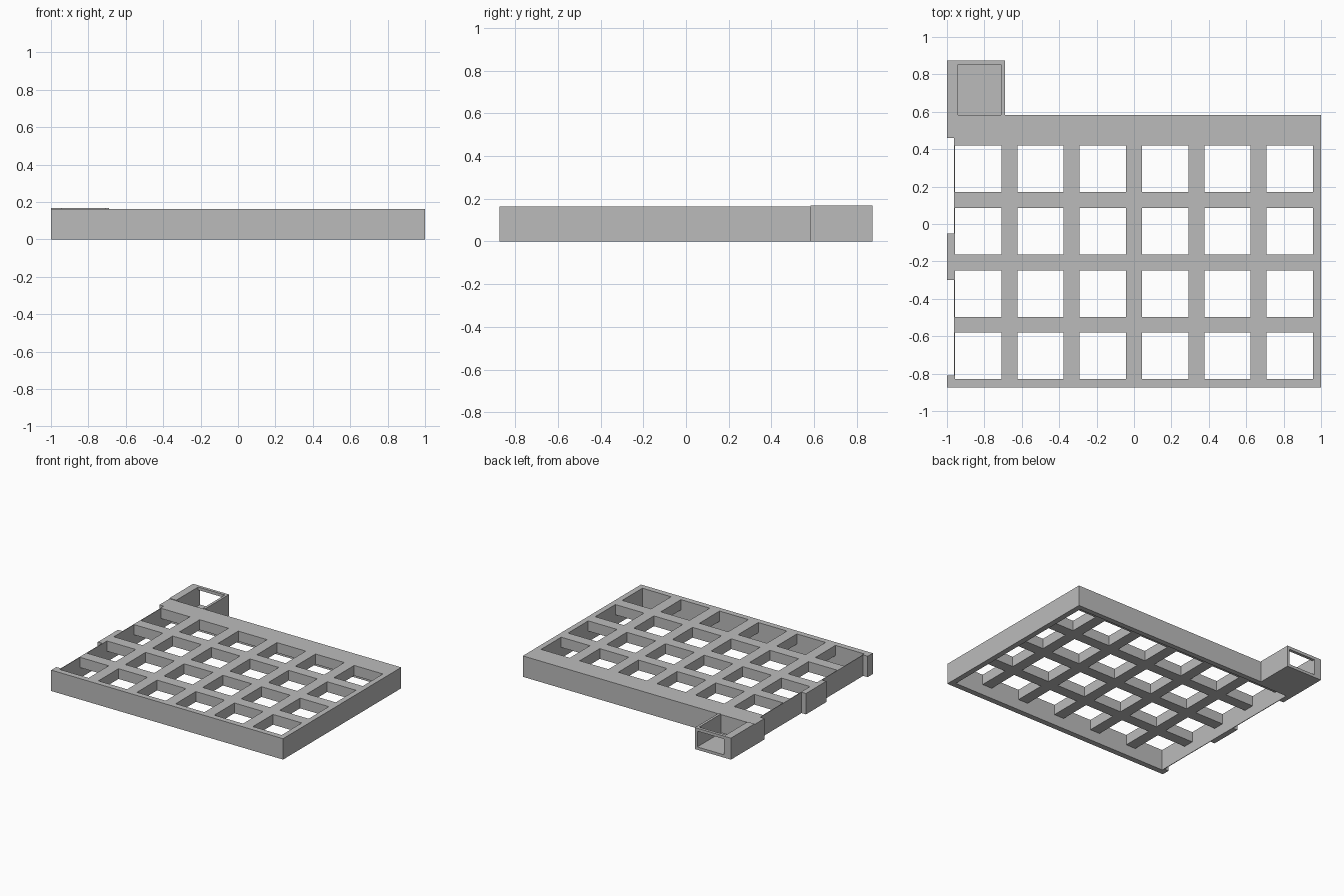
import bpy
import bmesh

cube = bpy.data.objects.get("Cube")
if cube:
    bpy.data.objects.remove(cube, do_unlink=True)

grey = bpy.data.materials.new("plain_grey")
grey.use_nodes = True
colour = (0.5, 0.5, 0.5, 1)
grey.diffuse_color = colour
grey.node_tree.nodes["Principled BSDF"].inputs["Base Color"].default_value = colour


def carve(name, steps):
    """Build a clean shell from axis-aligned boxes that are added or cut in order."""
    steps = [(keep, [tuple(round(v, 3) for v in span) for span in box])
             for keep, box in steps]
    lines = [sorted({v for _, box in steps for v in box[axis]}) for axis in range(3)]

    def solid(cell):
        if any(c < 0 or c >= len(l) - 1 for c, l in zip(cell, lines)):
            return False
        mid = [(l[c] + l[c + 1]) / 2 for c, l in zip(cell, lines)]
        state = False
        for keep, box in steps:
            if all(lo < m < hi for m, (lo, hi) in zip(mid, box)):
                state = keep
        return state

    bm = bmesh.new()
    corners = {}

    def corner(key):
        if key not in corners:
            corners[key] = bm.verts.new([l[k] for k, l in zip(key, lines)])
        return corners[key]

    nx, ny, nz = (len(l) - 1 for l in lines)
    for cell in ((i, j, k) for i in range(nx) for j in range(ny) for k in range(nz)):
        if not solid(cell):
            continue
        for axis in range(3):
            u, v = (axis + 1) % 3, (axis + 2) % 3
            for side in (0, 1):
                near = list(cell)
                near[axis] += 1 if side else -1
                if solid(near):
                    continue
                loop = []
                for du, dv in ((0, 0), (1, 0), (1, 1), (0, 1)):
                    key = list(cell)
                    key[axis] += side
                    key[u] += du
                    key[v] += dv
                    loop.append(corner(tuple(key)))
                bm.faces.new(loop if side else loop[::-1])
    mesh = bpy.data.meshes.new(name)
    bm.to_mesh(mesh)
    bm.free()
    mesh.materials.append(grey)
    obj = bpy.data.objects.new(name, mesh)
    bpy.context.collection.objects.link(obj)
    return obj


# Grid tray: slab, hollow underside, rows of square holes, notched side wall
front, back, height = -0.873, 0.583, 0.163
pitch, half, inner = 1 / 3, 0.124, 0.957
first_x, first_y = -2.5 * pitch, -0.705
full = (0, height)
tray = [
    (True, [(-1, 1), (front, back), full]),
    (False, [(-inner, inner), (first_y - half, 0.543), (0, 0.083)]),
]
for i in range(6):
    for j in range(4):
        x, y = first_x + i * pitch, first_y + j * pitch
        tray.append((False, [(x - half, x + half), (y - half, y + half), full]))
for span in ((-0.81, -0.30), (-0.05, 0.46)):
    tray.append((False, [(-1, -0.962), span, full]))
carve("grid_tray", tray)

# Corner socket: open box with a floor, open on top and at the back
carve("corner_socket", [
    (True, [(-1, -0.69), (back, 0.875), (0, 0.168)]),
    (False, [(-0.94, -0.71), (back, 0.852), (0.022, 0.168)]),
    (False, [(-0.94, -0.71), (0.852, 0.875), (0.022, 0.145)]),
])
